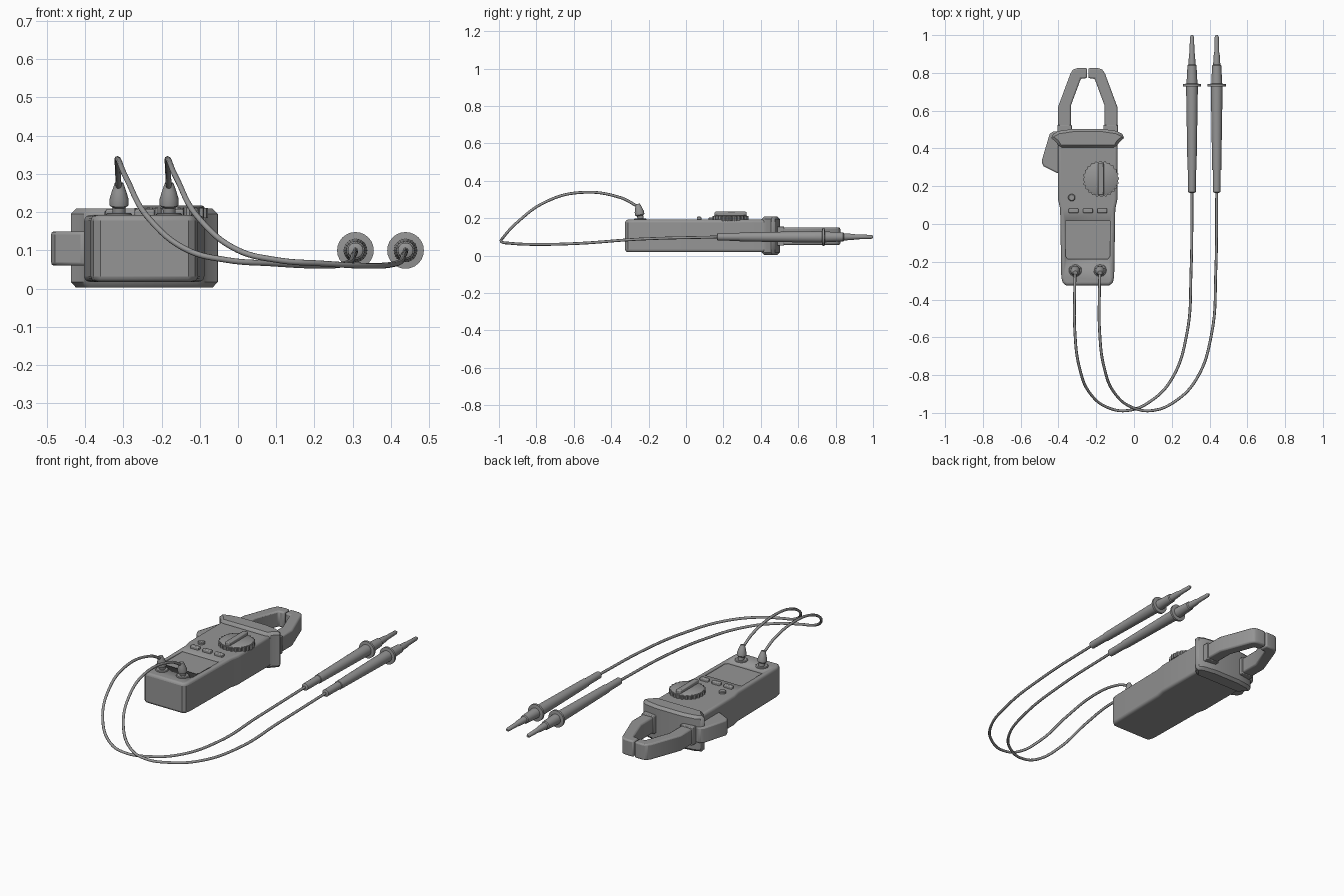
import bpy, bmesh, math
from mathutils import Vector, Matrix

if "Cube" in bpy.data.objects:
    bpy.data.objects.remove(bpy.data.objects["Cube"], do_unlink=True)

GREY = (0.3, 0.3, 0.3, 1)
grey = bpy.data.materials.new("plain_grey")
grey.use_nodes = True
grey.diffuse_color = GREY
grey.node_tree.nodes["Principled BSDF"].inputs["Base Color"].default_value = GREY

CX = -0.245    # centre line of the meter
PITCH = 0.131  # spacing of the two leads


def finish(name, bm, bevel=0, segments=2):
    bmesh.ops.recalc_face_normals(bm, faces=bm.faces)
    mesh = bpy.data.meshes.new(name)
    bm.to_mesh(mesh)
    bm.free()
    obj = bpy.data.objects.new(name, mesh)
    bpy.context.collection.objects.link(obj)
    mesh.materials.append(grey)
    if bevel:
        mod = obj.modifiers.new("bevel", "BEVEL")
        mod.width, mod.segments, mod.limit_method = bevel, segments, "ANGLE"
        mod.angle_limit = math.radians(40)
    bpy.ops.object.select_all(action="DESELECT")
    bpy.context.view_layer.objects.active = obj
    obj.select_set(True)
    bpy.ops.object.shade_smooth_by_angle(angle=math.radians(35))
    return obj


def prism(name, outline, z0, z1, bevel=0, segments=2):
    """Extrude a top-view outline between two heights."""
    bm = bmesh.new()
    face = bm.faces.new([bm.verts.new((x, y, z0)) for x, y in outline])
    new = bmesh.ops.extrude_face_region(bm, geom=[face])["geom"]
    verts = [v for v in new if isinstance(v, bmesh.types.BMVert)]
    bmesh.ops.translate(bm, verts=verts, vec=(0, 0, z1 - z0))
    return finish(name, bm, bevel, segments)


def mirrored(half):
    """Close a right-hand half outline given as (offset, y)."""
    return [(CX + w, y) for w, y in half] + [(CX - w, y) for w, y in reversed(half)]


def rect(x0, x1, y0, y1):
    return [(x0, y0), (x1, y0), (x1, y1), (x0, y1)]


def circle(x, y, r, n):
    return [(x + r * math.cos(math.tau * i / n), y + r * math.sin(math.tau * i / n))
            for i in range(n)]


def lathe(name, profile, origin, axis, sides=24):
    """Spin (radius, distance) pairs round an axis."""
    bm = bmesh.new()
    turn = Matrix.Translation(origin) @ Vector(axis).to_track_quat("Z", "Y").to_matrix().to_4x4()
    rings = [[bm.verts.new(turn @ Vector((x, y, d))) for x, y in circle(0, 0, r, sides)]
             for r, d in profile]
    for a, b in zip(rings, rings[1:]):
        for i in range(sides):
            j = (i + 1) % sides
            bm.faces.new((a[i], a[j], b[j], b[i]))
    bm.faces.new(rings[0])
    bm.faces.new(rings[-1])
    return finish(name, bm)


# Meter case, with the screen sunk into its top
case = prism("meter_case", mirrored([
    (0.115, -0.325), (0.133, -0.31), (0.14, -0.28), (0.146, 0.08),
    (0.157, 0.13), (0.157, 0.45)]), 0.018, 0.192, 0.014, 3)
cutter = prism("screen_cutter", [
    (-0.352, -0.185), (-0.138, -0.185), (-0.127, -0.17), (-0.127, 0.015),
    (-0.363, 0.015), (-0.363, -0.17)], 0.183, 0.25)
cut = case.modifiers.new("screen_recess", "BOOLEAN")
cut.object, cut.operation, cut.solver = cutter, "DIFFERENCE", "EXACT"
bpy.context.view_layer.objects.active = case
for mod in list(case.modifiers):
    bpy.ops.object.modifier_apply(modifier=mod.name)
bpy.data.objects.remove(cutter, do_unlink=True)

# Finger guard between case and jaws
prism("finger_guard", mirrored([
    (0.15, 0.405), (0.165, 0.43), (0.192, 0.455), (0.195, 0.47), (0.155, 0.492),
    (0.08, 0.503)]), 0.003, 0.209, 0.018, 1)

# Clamp jaws and their collars
jaw = [(0.157, 0.47), (0.157, 0.62), (0.092, 0.795), (0.078, 0.818), (0.055, 0.825),
       (0.003, 0.825), (0.003, 0.772), (0.036, 0.77), (0.088, 0.63), (0.088, 0.47)]
for side, s in (("right", -1), ("left", 1)):
    prism(side + "_jaw", [(CX + s * w, y) for w, y in jaw], 0.058, 0.15, 0.008)
    a, b = sorted((CX + s * 0.084, CX + s * 0.161))
    prism(side + "_jaw_collar", rect(a, b, 0.48, 0.525), 0.053, 0.155, 0.004)

# Opening lever
prism("jaw_lever", [(-0.38, 0.28), (-0.405, 0.268), (-0.478, 0.305), (-0.49, 0.33),
                    (-0.447, 0.475), (-0.43, 0.49), (-0.38, 0.49)], 0.06, 0.15, 0.008)

# Rotary dial: knurled rim, cap and grip bar
DX, DY = -0.175, 0.238
knurl = []
for i in range(96):
    r, a = (0.096, 0.096, 0.09, 0.09)[i % 4], math.tau * i / 96
    knurl.append((DX + r * math.cos(a), DY + r * math.sin(a)))
prism("dial_rim", knurl, 0.185, 0.211)
lathe("dial_cap", [(0.088, 0), (0.088, 0.008), (0.082, 0.012)], (DX, DY, 0.205), (0, 0, 1), 32)
prism("dial_grip", rect(DX - 0.015, DX + 0.015, DY - 0.085, DY + 0.085), 0.205, 0.235, 0.005)

# Push buttons
for i in range(3):
    x = -0.32 + i * 0.076
    prism(f"button_{i + 1}", rect(x - 0.026, x + 0.026, 0.058, 0.082), 0.185, 0.208, 0.005)
lathe("round_button", [(0.019, 0), (0.019, 0.016), (0.015, 0.02)], (-0.33, 0.14, 0.185), (0, 0, 1))

# Test leads: socket, plug, cable and probe
cable_path = [
    (-0.312, -0.262, 0.265), (-0.314, -0.35, 0.31), (-0.313, -0.57, 0.337),
    (-0.29, -0.755, 0.285), (-0.23, -0.9, 0.18), (-0.13, -0.975, 0.10),
    (-0.03, -0.987, 0.075), (0.085, -0.94, 0.066), (0.2, -0.82, 0.06),
    (0.28, -0.58, 0.065), (0.302, -0.25, 0.088), (0.307, 0.18, 0.10)]
probe = [(0.012, 0), (0.02, 0.004), (0.021, 0.12), (0.024, 0.122), (0.031, 0.55),
         (0.031, 0.562), (0.048, 0.564), (0.048, 0.576), (0.029, 0.578), (0.024, 0.675),
         (0.019, 0.68), (0.016, 0.73), (0.013, 0.745), (0.011, 0.825), (0.006, 0.835)]
for i, side in enumerate(("right", "left")):
    dx = i * PITCH
    lathe(side + "_socket", [(0.034, 0), (0.034, 0.013), (0.03, 0.016), (0.024, 0.016)],
          (-0.311 + dx, -0.245, 0.182), (0, 0, 1))
    lathe(side + "_plug", [(0.016, 0), (0.017, 0.028), (0.025, 0.034), (0.025, 0.05),
                           (0.019, 0.07), (0.014, 0.085), (0.011, 0.093)],
          (-0.311 + dx, -0.24, 0.185), (0, -0.2, 1))
    curve = bpy.data.curves.new(side + "_cable", "CURVE")
    curve.dimensions = "3D"
    curve.bevel_depth, curve.bevel_resolution, curve.resolution_u = 0.0075, 2, 8
    curve.use_fill_caps = True
    spline = curve.splines.new("BEZIER")
    spline.bezier_points.add(len(cable_path) - 1)
    for p, (x, y, z) in zip(spline.bezier_points, cable_path):
        p.co = (x + dx, y, z)
        p.handle_left_type = p.handle_right_type = "AUTO"
    curve.materials.append(grey)
    bpy.context.collection.objects.link(bpy.data.objects.new(side + "_cable", curve))
    lathe(side + "_probe", probe, (0.307 + dx, 0.165, 0.10), (0, 1, 0))
